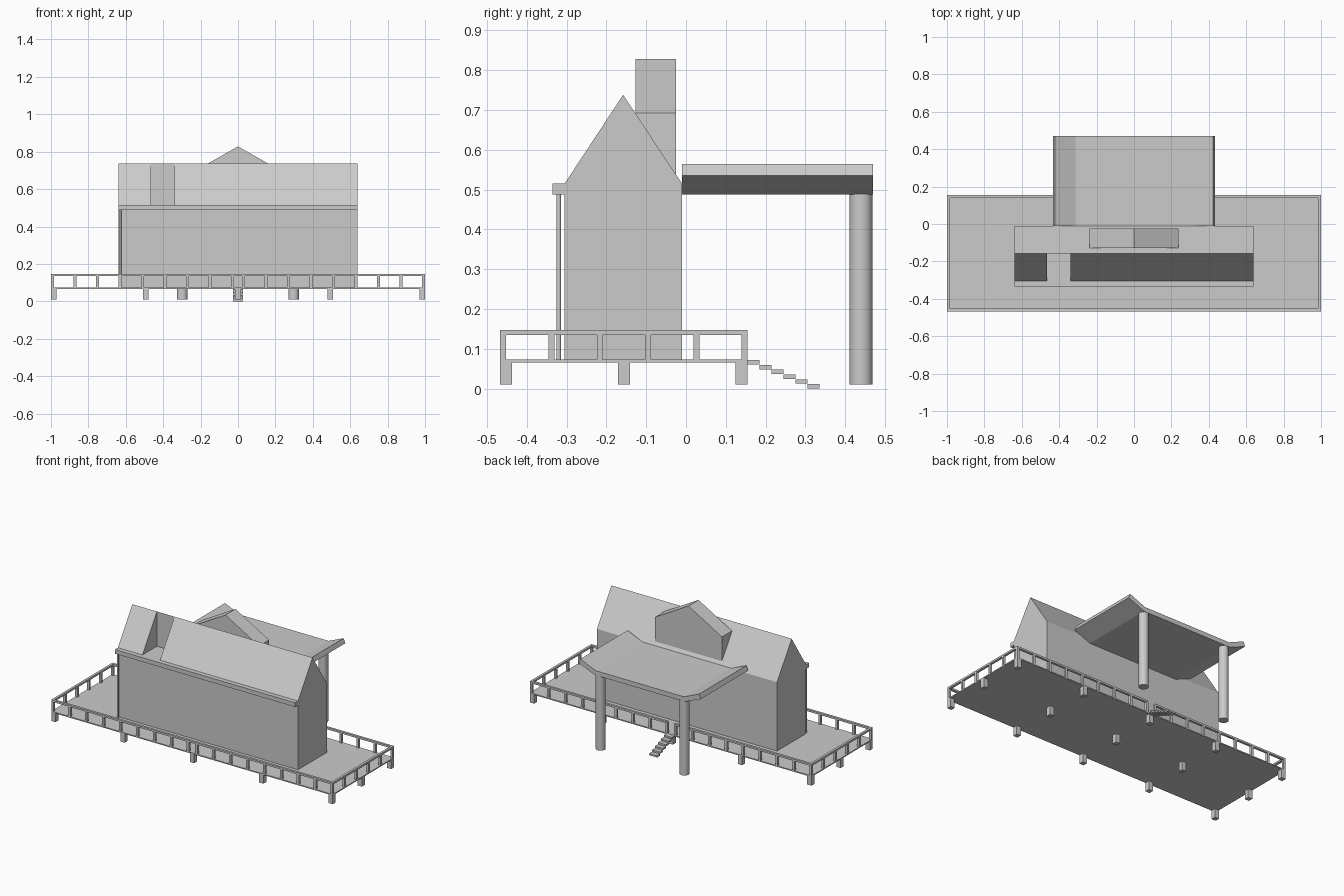
import bpy, bmesh
from mathutils import Matrix, Vector

cube = bpy.data.objects.get("Cube")
if cube:
    bpy.data.objects.remove(cube, do_unlink=True)

GREY = (0.6, 0.6, 0.6, 1)
grey = bpy.data.materials.new("plain_grey")
grey.use_nodes = True
grey.diffuse_color = GREY
grey.node_tree.nodes["Principled BSDF"].inputs["Base Color"].default_value = GREY


def finish(name, bm):
    bmesh.ops.recalc_face_normals(bm, faces=bm.faces)
    mesh = bpy.data.meshes.new(name)
    bm.to_mesh(mesh)
    bm.free()
    mesh.materials.append(grey)
    obj = bpy.data.objects.new(name, mesh)
    bpy.context.collection.objects.link(obj)
    return obj


def add_box(bm, x, y, z):
    """Add a box from three (low, high) ranges."""
    spans = (x, y, z)
    mid = Vector([(a + b) / 2 for a, b in spans])
    size = [b - a for a, b in spans]
    bmesh.ops.create_cube(bm, size=1, matrix=Matrix.Translation(mid) @ Matrix.Diagonal((*size, 1)))


def box(name, x, y, z):
    bm = bmesh.new()
    add_box(bm, x, y, z)
    return finish(name, bm)


def prism(name, points, axis, start, end):
    """Extrude a (horizontal, z) profile along x or y."""
    bm = bmesh.new()
    place = (lambda h, z: (start, h, z)) if axis == "x" else (lambda h, z: (h, start, z))
    face = bm.faces.new([bm.verts.new(place(h, z)) for h, z in points])
    grown = bmesh.ops.extrude_face_region(bm, geom=[face])["geom"]
    shift = Vector((1, 0, 0) if axis == "x" else (0, 1, 0)) * (end - start)
    bmesh.ops.translate(bm, vec=shift, verts=[v for v in grown if isinstance(v, bmesh.types.BMVert)])
    return finish(name, bm)


def cylinder(name, x, y, radius, low, high, sides):
    bm = bmesh.new()
    bmesh.ops.create_cone(bm, cap_ends=True, segments=sides, radius1=radius, radius2=radius,
                          depth=high - low, matrix=Matrix.Translation((x, y, (low + high) / 2)))
    obj = finish(name, bm)
    select(obj)
    bpy.ops.object.shade_smooth_by_angle()
    return obj


def select(obj):
    bpy.ops.object.select_all(action="DESELECT")
    obj.select_set(True)
    bpy.context.view_layer.objects.active = obj


FRONT, BACK = -0.467, 0.155
FLOOR, RAIL, W = 0.073, 0.147, 0.015

# Deck and its support posts
box("deck", (-1, 1), (FRONT, BACK), (0.066, FLOOR))
bm = bmesh.new()
for i in range(-2, 3):
    for y in (FRONT + 0.015, (FRONT + BACK) / 2, BACK - 0.015):
        x = i * 0.4925
        add_box(bm, (x - 0.015, x + 0.015), (y - 0.015, y + 0.015), (0.01, 0.066))
finish("deck_supports", bm)

# Railing with an opening at the back for the stairs
bm = bmesh.new()
top = (RAIL - 0.012, RAIL)
post = (FLOOR, RAIL - 0.012)
add_box(bm, (-1, 1), (FRONT, FRONT + W), top)
for side in (-1, 1):
    outer = sorted((side, side * (1 - W)))
    add_box(bm, outer, (FRONT + W, BACK - W), top)
    add_box(bm, sorted((side, side * 0.025)), (BACK - W, BACK), top)
    for i in range(9):
        x = side * (1 - W / 2 - i * 0.1203)
        for y in (FRONT, BACK - W):
            add_box(bm, (x - W / 2, x + W / 2), (y, y + W), post)
    for i in range(1, 5):
        y = FRONT + i * (BACK - W - FRONT) / 5
        add_box(bm, outer, (y, y + W), post)
finish("railing", bm)

# Stairs
bm = bmesh.new()
for i in range(6):
    y, z = BACK + i * 0.03, 0.0605 - i * 0.0121
    add_box(bm, (-0.028, 0.028), (y, y + 0.03), (z, z + 0.011))
finish("stairs", bm)

# House with a balcony notch in the front roof slope
house = prism("house", [(-0.305, FLOOR), (-0.01, FLOOR), (-0.01, 0.515), (-0.158, 0.738),
                        (-0.305, 0.515)], "x", -0.64, 0.64)
cutter = box("balcony_cutter", (-0.465, -0.34), (-0.4, -0.159), (0.515, 0.9))
cutter.hide_render = True
cut = house.modifiers.new("balcony", "BOOLEAN")
cut.operation = "DIFFERENCE"
cut.solver = "EXACT"
cut.object = cutter
select(house)
bpy.ops.object.modifier_apply(modifier=cut.name)
bpy.data.objects.remove(cutter, do_unlink=True)

# Gutter and drainpipe
box("gutter", (-0.64, 0.64), (-0.335, -0.305), (0.488, 0.515))
cylinder("drainpipe", -0.63, -0.32, 0.006, FLOOR, 0.488, 16)

# Rear dormer
prism("dormer", [(-0.238, 0.53), (0.238, 0.53), (0.238, 0.693), (0, 0.828), (-0.238, 0.693)],
      "y", -0.127, -0.025)

# Rear canopy with upturned wings, on two columns
half = [(0.32, 0.488), (0.434, 0.535), (0.422, 0.564), (0.314, 0.518)]
prism("canopy", half + [(-x, z) for x, z in reversed(half)], "y", -0.01, 0.47)
for side, name in ((-1, "right"), (1, "left")):
    cylinder("canopy_column_" + name, side * 0.298, 0.44, 0.029, 0.01, 0.489, 32)
